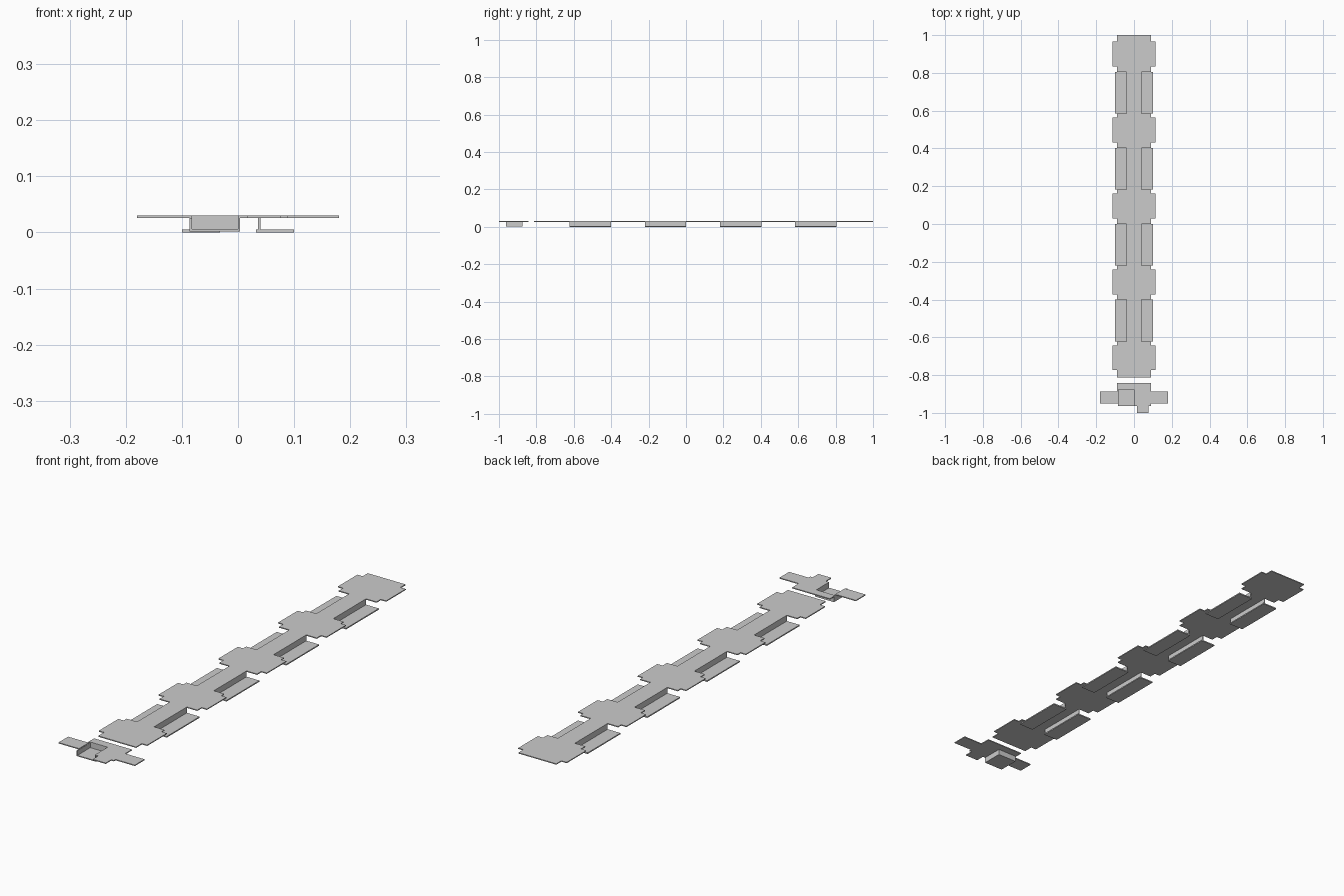
import bpy
import bmesh

if "Cube" in bpy.data.objects:
    bpy.data.objects.remove(bpy.data.objects["Cube"], do_unlink=True)

grey = bpy.data.materials.new("plain grey")
grey.use_nodes = True
colour = (0.6, 0.6, 0.6, 1)
grey.diffuse_color = colour
grey.node_tree.nodes["Principled BSDF"].inputs["Base Color"].default_value = colour

TOP, SHEET = 0.03, 0.004    # height of the upper sheet, sheet thickness


def sheet(name, outline, low, high):
    """Flat outline extruded from low to high."""
    bm = bmesh.new()
    face = bm.faces.new([bm.verts.new((x, y, low)) for x, y in outline])
    new = bmesh.ops.extrude_face_region(bm, geom=[face])["geom"]
    bmesh.ops.translate(bm, vec=(0, 0, high - low),
                        verts=[v for v in new if isinstance(v, bmesh.types.BMVert)])
    bmesh.ops.recalc_face_normals(bm, faces=bm.faces)
    mesh = bpy.data.meshes.new(name)
    bm.to_mesh(mesh)
    bm.free()
    mesh.materials.append(grey)
    obj = bpy.data.objects.new(name, mesh)
    bpy.context.collection.objects.link(obj)
    return obj


def box(name, x0, x1, y0, y1, low, high):
    return sheet(name, [(x0, y0), (x1, y0), (x1, y1), (x0, y1)], low, high)


# Long plate: wide tabs alternating with narrow waists
PITCH, WAIST, NECK, TAB = 0.402, 0.04, 0.089, 0.114
half = [(NECK, 1.0)]
for i in range(5):
    y = 0.9 - i * PITCH
    half += [(NECK, y + 0.066), (TAB, y + 0.066), (TAB, y - 0.066), (NECK, y - 0.066)]
    if i < 4:
        a, b = y - 0.095, y - 0.316
        half += [(NECK, a), (WAIST, a), (WAIST, b), (NECK, b)]
half.append((NECK, -0.813))
sheet("long_plate", half + [(-x, y) for x, y in reversed(half)], TOP - SHEET, TOP)

# Dropped side ledges: an upright wall and a low flange beside each waist
for i in range(4):
    back = 0.805 - i * PITCH
    front = back - 0.221
    for side, s in (("left", 1), ("right", -1)):
        wall = sorted((s * 0.036, s * 0.04))
        flange = sorted((s * 0.032, s * 0.1))
        box(f"{side}_wall_{i + 1}", *wall, front, back, 0.005, TOP - SHEET)
        box(f"{side}_flange_{i + 1}", *flange, front, back, 0, 0.005)

# Separate end plate with wings, a front tongue and a notch for the tray
sheet("end_plate", [
    (-0.089, -0.841), (0.089, -0.841), (0.089, -0.886), (0.18, -0.886),
    (0.18, -0.951), (0.089, -0.951), (0.089, -0.963), (0.077, -0.963),
    (0.077, -1.0), (0.016, -1.0), (0.016, -0.963), (0, -0.963),
    (0, -0.877), (-0.083, -0.877), (-0.083, -0.951), (-0.18, -0.951),
    (-0.18, -0.886), (-0.089, -0.886)], TOP - SHEET, TOP)

# Sunken tray, open at the front
box("tray_floor", -0.086, 0.004, -0.963, -0.873, 0.002, 0.006)
box("tray_back", -0.086, 0.004, -0.877, -0.873, 0.006, TOP - SHEET)
box("tray_right_wall", -0.086, -0.082, -0.963, -0.877, 0.006, TOP - SHEET)
box("tray_left_wall", 0, 0.004, -0.963, -0.877, 0.006, TOP - SHEET)
